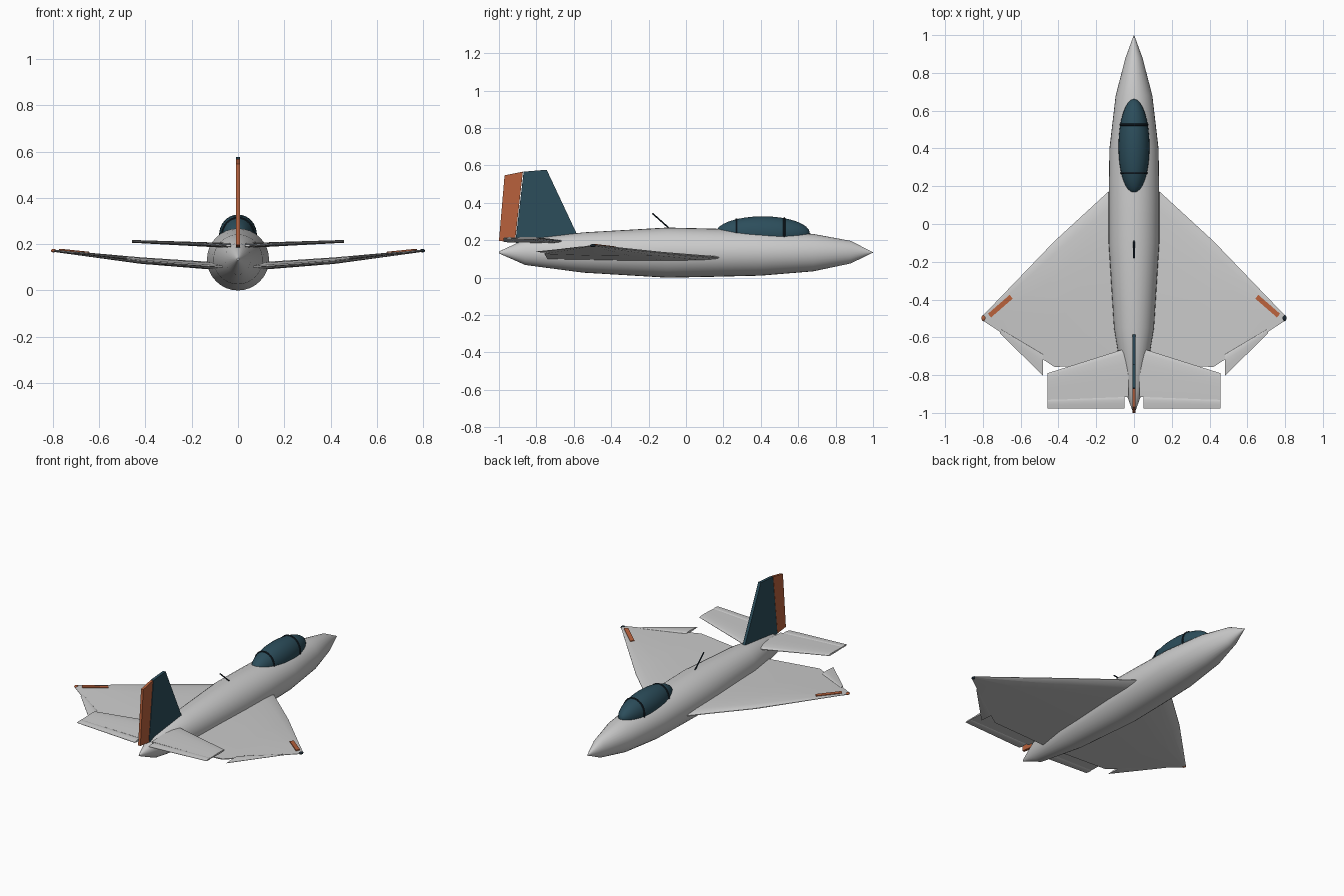
import bpy, bmesh, math
from mathutils import Vector

if "Cube" in bpy.data.objects:
    bpy.data.objects.remove(bpy.data.objects["Cube"])


def material(name, rgb):
    m = bpy.data.materials.new(name)
    m.diffuse_color = (*rgb, 1)
    m.use_nodes = True
    m.node_tree.nodes["Principled BSDF"].inputs["Base Color"].default_value = m.diffuse_color
    return m


TEAL = material("dark_teal", (0.025, 0.075, 0.105))
ORANGE = material("orange", (0.48, 0.12, 0.045))
DARK = material("dark", (0.01, 0.02, 0.03))


def finish(ob, mat=None, mirror=False, smooth=35):
    if mat:
        ob.data.materials.append(mat)
    if mirror:
        ob.modifiers.new("mirror", 'MIRROR')
    bpy.ops.object.select_all(action='DESELECT')
    ob.select_set(True)
    bpy.context.view_layer.objects.active = ob
    if smooth:
        bpy.ops.object.shade_smooth_by_angle(angle=math.radians(smooth))
    return ob


def loft(name, rings, mat=None, mirror=False, smooth=35):
    """Skin a row of equal-length closed rings and cap the ends."""
    bm = bmesh.new()
    rows = [[bm.verts.new(p) for p in r] for r in rings]
    n = len(rows[0])
    for a, b in zip(rows, rows[1:]):
        for i in range(n):
            j = (i + 1) % n
            bm.faces.new((a[i], a[j], b[j], b[i]))
    bm.faces.new(rows[0])
    bm.faces.new(rows[-1])
    bmesh.ops.recalc_face_normals(bm, faces=bm.faces)
    me = bpy.data.meshes.new(name)
    bm.to_mesh(me)
    bm.free()
    ob = bpy.data.objects.new(name, me)
    bpy.context.collection.objects.link(ob)
    return finish(ob, mat, mirror, smooth)


def foil(x, front, back, z, t, tail=0.2):
    """Wing section: rounded nose, thickest at 30%, blunt tail."""
    half = [(0, .12), (.02, .45), (.1, .8), (.3, 1), (.6, .8), (1, tail)]
    pts = [(c, h) for c, h in half] + [(c, -h) for c, h in reversed(half)]
    return [(x, front + (back - front) * c, z + h * t / 2) for c, h in pts]


def slab(name, outline, thick, mat):
    """Vertical plate from a (y, z) outline, centred on x = 0."""
    return loft(name, [[(s * thick / 2, y, z) for y, z in outline] for s in (-1, 1)],
                mat, smooth=0)


def ball(name, loc, scale, mat, seg=32):
    bpy.ops.mesh.primitive_uv_sphere_add(segments=seg, ring_count=seg // 2, location=loc)
    ob = bpy.context.object
    ob.name = name
    ob.scale = scale
    return finish(ob, mat, smooth=60)


def rod(name, a, b, r, mat):
    a, b = Vector(a), Vector(b)
    bpy.ops.mesh.primitive_cylinder_add(vertices=8, radius=r, depth=(b - a).length,
                                        location=(a + b) / 2)
    ob = bpy.context.object
    ob.name = name
    ob.rotation_euler = (b - a).to_track_quat('Z', 'Y').to_euler()
    return finish(ob, mat)


# Fuselage: elliptical stations (y, half width, bottom z, top z)
stations = [(1, .001, .134, .136), (.88, .045, .076, .197), (.68, .097, .034, .234),
            (.4, .13, .011, .255), (.15, .134, .005, .262), (-.1, .134, 0, .268),
            (-.55, .106, .027, .242), (-.86, .055, .068, .205), (-1, .004, .13, .14)]
N = 32
loft("fuselage", [[(w * math.cos(2 * math.pi * i / N), y,
                    (lo + hi) / 2 + (hi - lo) / 2 * math.sin(2 * math.pi * i / N))
                   for i in range(N)] for y, w, lo, hi in stations])

# Canopy with two hoops
ball("canopy", (0, .41, .238), (.082, .252, .09), TEAL)
for k, y in enumerate((.27, .525)):
    f = math.sqrt(1 - ((y - .41) / .252) ** 2)
    bpy.ops.mesh.primitive_torus_add(major_radius=1, minor_radius=.07, major_segments=32,
                                     minor_segments=8, location=(0, y, .238),
                                     rotation=(math.pi / 2, 0, 0))
    hoop = bpy.context.object
    hoop.name = "canopy_hoop_%d" % (k + 1)
    hoop.scale = (.082 * f, .09 * f, .082)
    finish(hoop, DARK)

# Main wings and ailerons
loft("wings", [foil(.05, .25, -.74, .102, .034), foil(.42, -.09, -.757, .129, .028),
               foil(.80, -.485, -.512, .172, .01)], mirror=True)
loft("ailerons", [foil(.482, -.69, -.803, .139, .012), foil(.71, -.555, -.578, .163, .008)],
     mirror=True)

# Orange strips on the wing tops
strip = []
for x, y, z in ((.65, -.385, .162), (.765, -.485, .174)):
    strip.append([(x + a * .008, y + a * .010, z + b * .005)
                  for a, b in ((-1, -1), (1, -1), (1, 1), (-1, 1))])
loft("wing_strips", strip, ORANGE, mirror=True, smooth=0)

# Wing tip lights
ball("left_tip_light", (-.797, -.498, .172), (.011, .016, .008), ORANGE, 12)
ball("right_tip_light", (.797, -.498, .172), (.011, .016, .008), DARK, 12)

# Tailplanes with elevators
loft("tailplanes", [foil(.03, -.655, -.915, .194, .022, .4),
                    foil(.458, -.79, -.932, .212, .012, .4)], mirror=True)
loft("elevators", [foil(.05, -.913, -.976, .194, .014), foil(.458, -.929, -.976, .212, .009)],
     mirror=True)

# Fin and rudder
slab("fin", [(-.575, .215), (-.745, .577), (-.868, .567), (-.913, .185)], .018, TEAL)
slab("rudder", [(-.872, .567), (-.97, .547), (-1, .197), (-.915, .187)], .016, ORANGE)

# Antenna
rod("antenna", (0, -.085, .26), (0, -.18, .344), .004, DARK)
